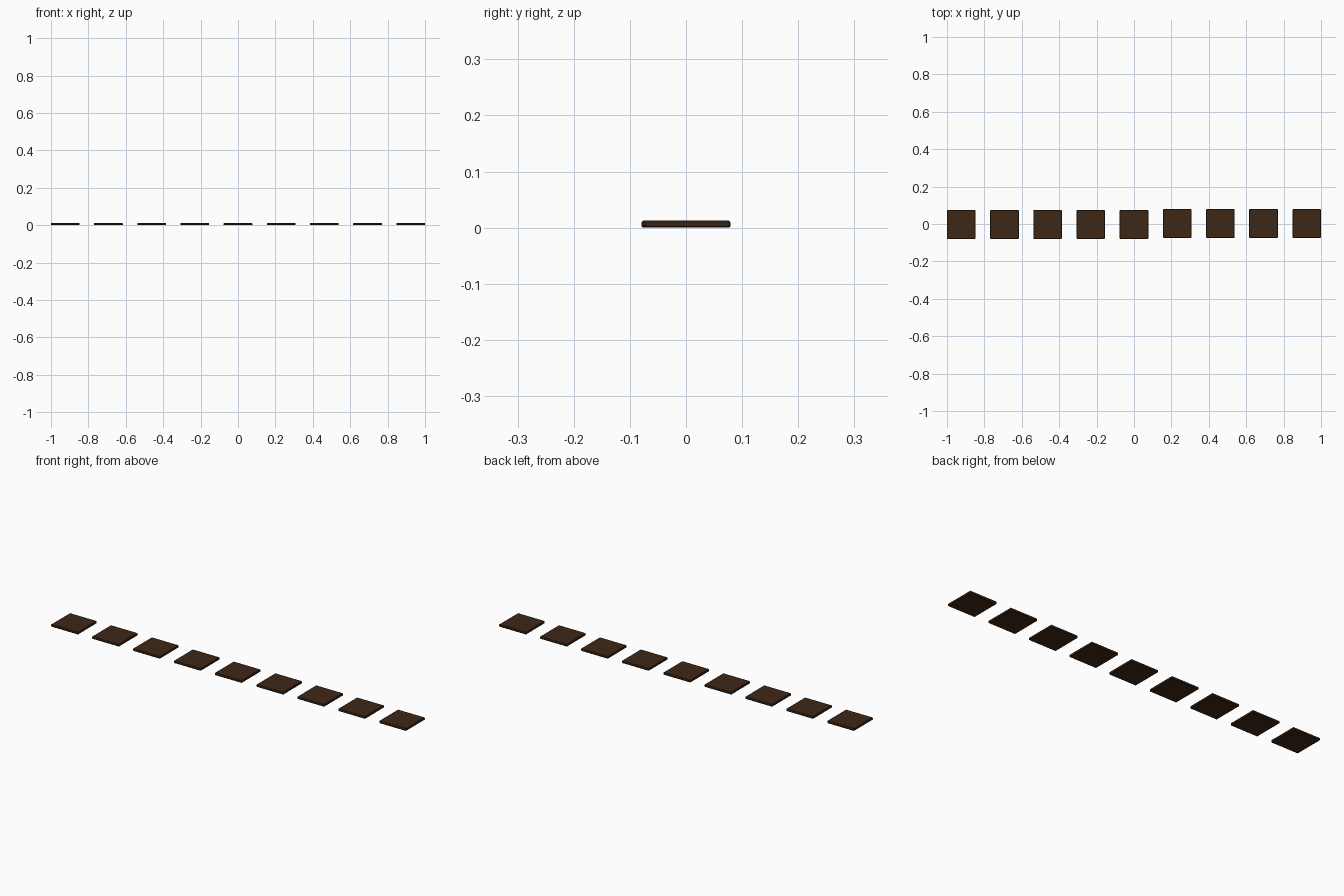
import bpy, bmesh
from mathutils import Matrix

if "Cube" in bpy.data.objects:
    bpy.data.objects.remove(bpy.data.objects["Cube"])

COUNT = 9          # tiles in the row
SIZE = 0.153       # side of one square tile
THICK = 0.0125     # tile thickness
EDGE = 0.0025      # chamfer along every edge
PITCH = (2.0 - SIZE) / (COUNT - 1)

# dark chocolate material
brown = bpy.data.materials.new("dark_chocolate")
brown.diffuse_color = (0.048, 0.021, 0.008, 1)
brown.use_nodes = True
brown.node_tree.nodes["Principled BSDF"].inputs["Base Color"].default_value = brown.diffuse_color

# one shared chamfered tile, resting on z = 0
mesh = bpy.data.meshes.new("chocolate_tile")
bm = bmesh.new()
bmesh.ops.create_cube(bm, size=1.0)
bmesh.ops.transform(bm, verts=bm.verts,
                    matrix=Matrix.Translation((0, 0, THICK / 2))
                    @ Matrix.Diagonal((SIZE, SIZE, THICK, 1)))
bmesh.ops.bevel(bm, geom=bm.edges[:], offset=EDGE, segments=1,
                affect='EDGES', profile=0.5)
bm.to_mesh(mesh)
bm.free()
mesh.materials.append(brown)

# row of tiles; the last four sit slightly further back
for i in range(COUNT):
    tile = bpy.data.objects.new(f"chocolate_tile_{i + 1}", mesh)
    tile.location = (-1 + SIZE / 2 + i * PITCH, -0.0027 if i < 5 else 0.0027, 0)
    bpy.context.collection.objects.link(tile)
